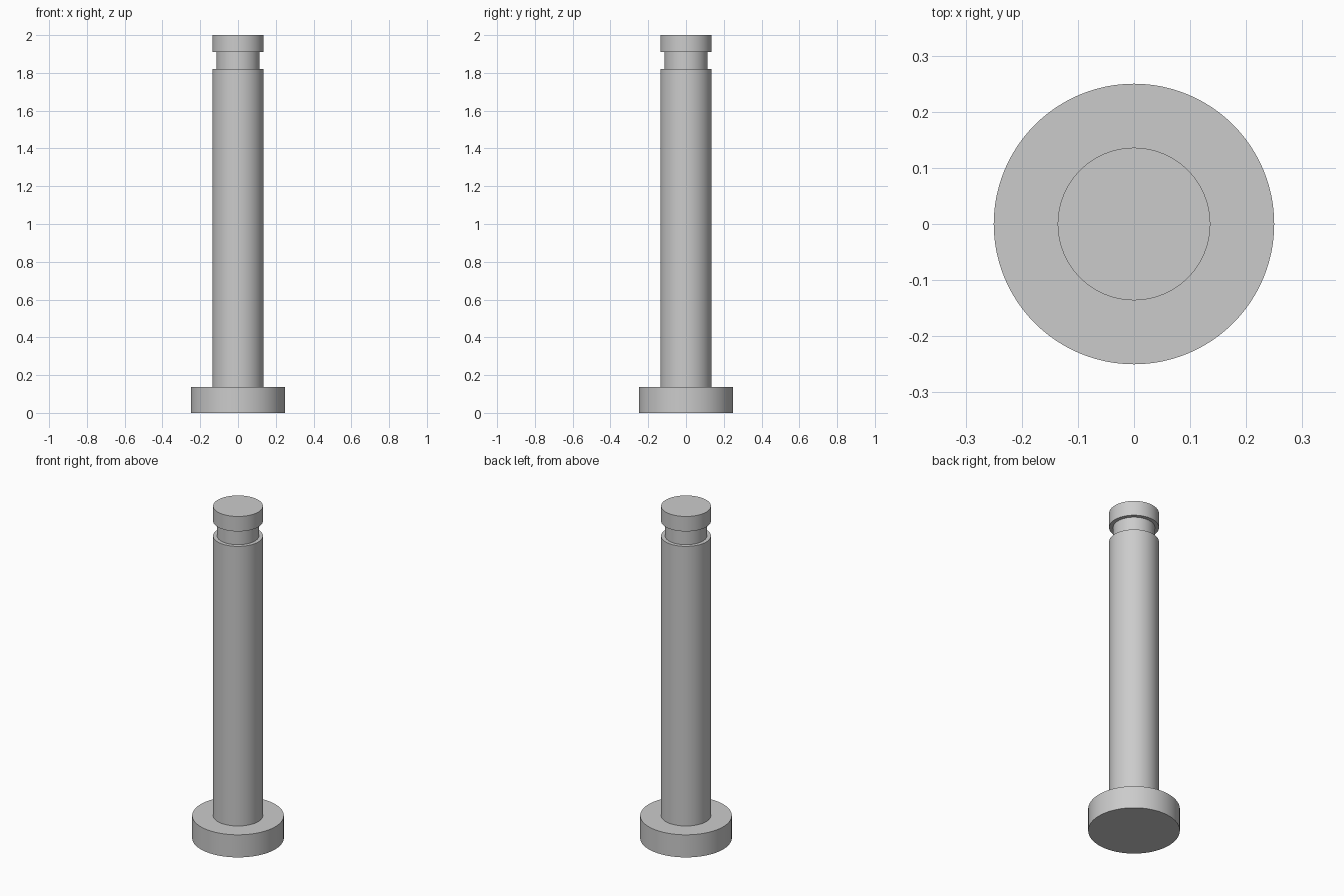
import bpy
import bmesh
import math

cube = bpy.data.objects.get("Cube")
if cube:
    bpy.data.objects.remove(cube, do_unlink=True)

SEGMENTS = 96

steel = bpy.data.materials.new("grey_steel")
steel.use_nodes = True
colour = (0.6, 0.6, 0.6, 1)
steel.diffuse_color = colour
steel.node_tree.nodes["Principled BSDF"].inputs["Base Color"].default_value = colour


def lathe(name, profile):
    """Spin a (radius, height) profile around the z axis."""
    bm = bmesh.new()
    verts = [bm.verts.new((r, 0, z)) for r, z in profile]
    edges = [bm.edges.new(pair) for pair in zip(verts, verts[1:])]
    bmesh.ops.spin(bm, geom=verts + edges, cent=(0, 0, 0), axis=(0, 0, 1),
                   angle=math.tau, steps=SEGMENTS, use_duplicate=False)
    bmesh.ops.remove_doubles(bm, verts=bm.verts, dist=0.0001)
    bmesh.ops.recalc_face_normals(bm, faces=bm.faces)
    mesh = bpy.data.meshes.new(name)
    bm.to_mesh(mesh)
    bm.free()
    mesh.materials.append(steel)
    obj = bpy.data.objects.new(name, mesh)
    bpy.context.collection.objects.link(obj)
    bpy.ops.object.select_all(action="DESELECT")
    obj.select_set(True)
    bpy.context.view_layer.objects.active = obj
    bpy.ops.object.shade_smooth_by_angle(angle=math.radians(30))
    return obj


HEAD_R, SHAFT_R, NECK_R = 0.25, 0.136, 0.114
HEAD_TOP, GROOVE_LOW, GROOVE_HIGH, TOP = 0.136, 1.82, 1.91, 2.0

# One turned pin: wide head, shaft, retaining groove and end collar
lathe("headed_pin", [
    (0, 0), (HEAD_R, 0), (HEAD_R, HEAD_TOP),
    (SHAFT_R, HEAD_TOP), (SHAFT_R, GROOVE_LOW),
    (NECK_R, GROOVE_LOW), (NECK_R, GROOVE_HIGH),
    (SHAFT_R, GROOVE_HIGH), (SHAFT_R, TOP), (0, TOP),
])
